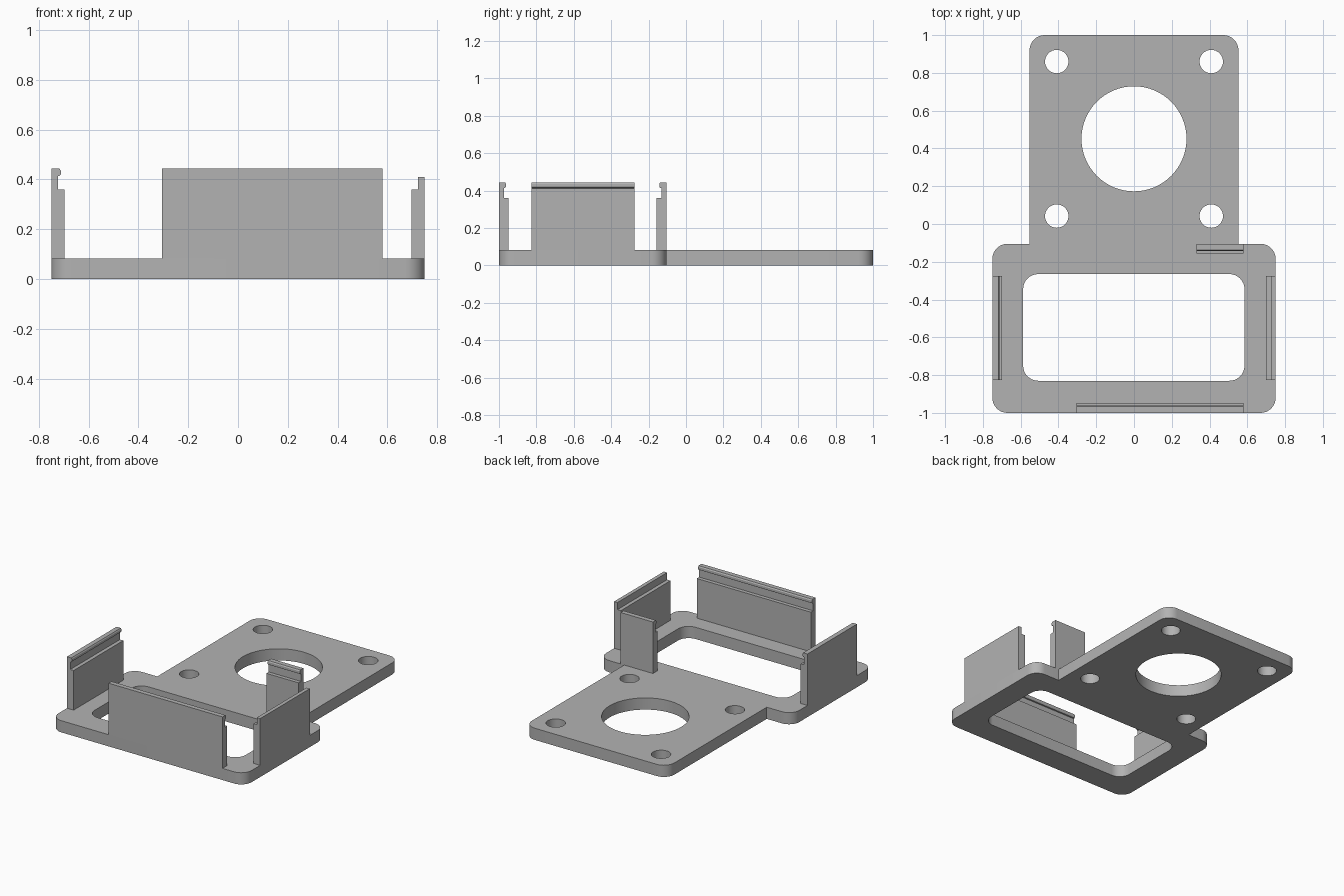
import bpy, bmesh, math
from mathutils import Vector

if "Cube" in bpy.data.objects:
    bpy.data.objects.remove(bpy.data.objects["Cube"])

T = 0.082  # plate thickness
grey = bpy.data.materials.new("mid grey")
grey.diffuse_color = (0.45, 0.45, 0.45, 1)
grey.use_nodes = True
grey.node_tree.nodes["Principled BSDF"].inputs["Base Color"].default_value = grey.diffuse_color


def rounded(points, steps=8):
    """Outline from (x, y, radius) corners, filleting where radius > 0."""
    out = []
    for i, (x, y, r) in enumerate(points):
        p = Vector((x, y))
        a = (Vector(points[i - 1][:2]) - p).normalized()
        b = (Vector(points[(i + 1) % len(points)][:2]) - p).normalized()
        if r == 0:
            out.append(p)
            continue
        c = p + (a + b) * r  # right-angled corners
        for k in range(steps + 1):
            t = k / steps * math.pi / 2
            out.append(c - b * r * math.cos(t) - a * r * math.sin(t))
    return out


def circle(x, y, r, n):
    return [Vector((x + r * math.cos(2 * math.pi * k / n),
                    y + r * math.sin(2 * math.pi * k / n))) for k in range(n)]


def flat_plate(name, loops):
    """Extruded filled outline; inner loops become holes."""
    cu = bpy.data.curves.new(name, 'CURVE')
    cu.dimensions, cu.fill_mode, cu.extrude = '2D', 'BOTH', T / 2
    for loop in loops:
        s = cu.splines.new('POLY')
        s.points.add(len(loop) - 1)
        for pt, co in zip(s.points, loop):
            pt.co = (co.x, co.y, 0, 1)
        s.use_cyclic_u = True
    ob = bpy.data.objects.new(name, cu)
    bpy.context.collection.objects.link(ob)
    bpy.ops.object.select_all(action='DESELECT')
    ob.select_set(True)
    bpy.context.view_layer.objects.active = ob
    bpy.ops.object.convert(target='MESH')
    ob = bpy.context.object
    ob.name = name
    bm = bmesh.new()
    bm.from_mesh(ob.data)
    bmesh.ops.remove_doubles(bm, verts=bm.verts, dist=1e-5)
    bmesh.ops.translate(bm, verts=bm.verts, vec=(0, 0, T / 2))
    bmesh.ops.recalc_face_normals(bm, faces=bm.faces)
    bm.to_mesh(ob.data)
    bm.free()
    finish(ob)


def finish(ob):
    ob.data.materials.clear()
    ob.data.materials.append(grey)
    bpy.ops.object.select_all(action='DESELECT')
    ob.select_set(True)
    bpy.context.view_layer.objects.active = ob
    bpy.ops.object.shade_smooth_by_angle(angle=math.radians(30))


def clip(name, profile, place, start, end):
    """Sweep a (depth, height) profile; place(depth, along) gives x, y."""
    bm = bmesh.new()
    ends = [[bm.verts.new((*place(d, s), z)) for d, z in profile]
            for s in (start, end)]
    n = len(profile)
    for ring in ends:
        bm.faces.new(ring)
    for i in range(n):
        j = (i + 1) % n
        bm.faces.new((ends[0][i], ends[0][j], ends[1][j], ends[1][i]))
    bmesh.ops.recalc_face_normals(bm, faces=bm.faces)
    me = bpy.data.meshes.new(name)
    bm.to_mesh(me)
    bm.free()
    ob = bpy.data.objects.new(name, me)
    bpy.context.collection.objects.link(ob)
    finish(ob)


# Base plate: wide frame at the front, narrower mounting plate at the back
W, P, R = 0.75, 0.553, 0.08
outline = rounded([(-W, -1, R), (W, -1, R), (W, -0.105, R), (P, -0.105, 0),
                   (P, 1, R), (-P, 1, R), (-P, -0.105, 0), (-W, -0.105, R)])
window = rounded([(-0.587, -0.83, R), (0.585, -0.83, R),
                  (0.585, -0.265, R), (-0.587, -0.265, R)])
holes = [circle(sx * 0.409, y, 0.062, 32) for sx in (-1, 1) for y in (0.042, 0.86)]
flat_plate("base_plate", [outline, window, circle(0, 0.451, 0.278, 64)] + holes)

# Upright clips: ledge below, thin lip above, with or without a snap bead
ledge = [(0, T), (0.052, T), (0.052, 0.36), (0.026, 0.36)]
snap = ledge + [(0.026, 0.413), (0.034, 0.415), (0.038, 0.421),
                (0.038, 0.435), (0.033, 0.443), (0, 0.443)]
plain = ledge + [(0.026, 0.41), (0, 0.41)]
clip("left_clip", snap, lambda d, s: (-W + d, s), -0.825, -0.275)
clip("right_clip", plain, lambda d, s: (W - d, s), -0.825, -0.275)
clip("front_clip", snap, lambda d, s: (s, -1 + d), -0.305, 0.58)
clip("back_clip", snap, lambda d, s: (s, -0.105 - d), 0.33, 0.58)
